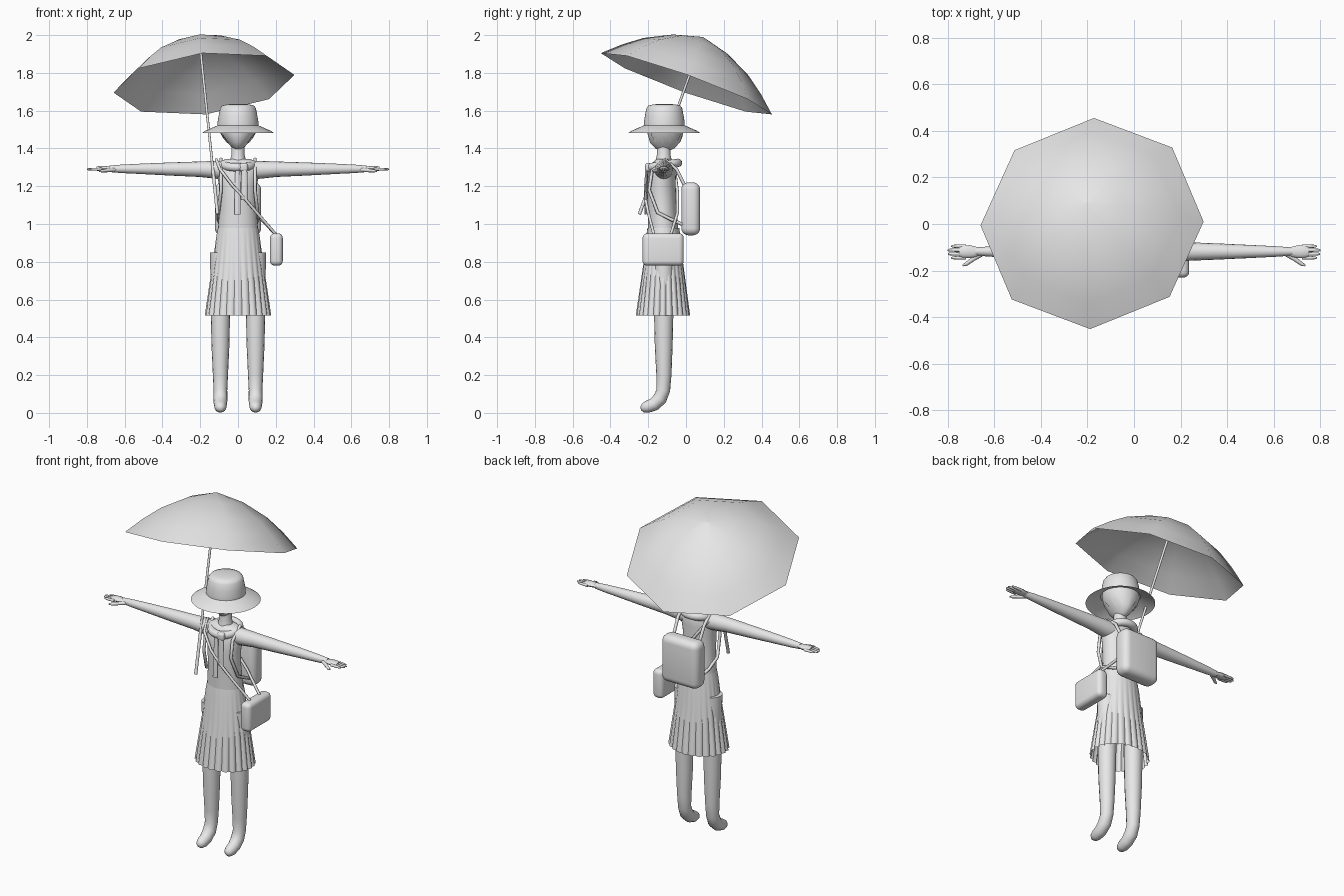
import bpy, bmesh, math
from mathutils import Vector

if "Cube" in bpy.data.objects:
    bpy.data.objects.remove(bpy.data.objects["Cube"])

grey = bpy.data.materials.new("plain_grey")
grey.diffuse_color = (0.8, 0.8, 0.8, 1)
grey.use_nodes = True
grey.node_tree.nodes["Principled BSDF"].inputs["Base Color"].default_value = grey.diffuse_color
CY = -0.118  # body centre line in y


def finish(bm, name, angle=40):
    bmesh.ops.recalc_face_normals(bm, faces=bm.faces)
    me = bpy.data.meshes.new(name)
    bm.to_mesh(me)
    bm.free()
    ob = bpy.data.objects.new(name, me)
    bpy.context.collection.objects.link(ob)
    me.materials.append(grey)
    bpy.ops.object.select_all(action='DESELECT')
    ob.select_set(True)
    bpy.context.view_layer.objects.active = ob
    bpy.ops.object.shade_smooth_by_angle(angle=math.radians(angle))
    return ob


def skin(name, rings, caps=(True, True), angle=40, closed=False):
    """Bridge a list of equal point rings into one surface."""
    bm = bmesh.new()
    vs = [[bm.verts.new(p) for p in r] for r in rings]
    n = len(vs[0])
    for a, b in zip(vs, vs[1:] + ([vs[0]] if closed else [])):
        for i in range(n):
            j = (i + 1) % n
            bm.faces.new((a[i], a[j], b[j], b[i]))
    if caps[0]:
        bm.faces.new(vs[0])
    if caps[1]:
        bm.faces.new(vs[-1])
    return finish(bm, name, angle)


def lathe(name, rings, n=32, caps=(True, True), angle=40, pleat=None):
    """Stacked ellipses: (z, rx, ry, cy)."""
    out = []
    for z, rx, ry, cy in rings:
        ring = []
        for i in range(n):
            t = 2 * math.pi * i / n
            k = 1 + (pleat(t, z) if pleat else 0)
            ring.append((rx * k * math.cos(t), cy + ry * k * math.sin(t), z))
        out.append(ring)
    return skin(name, out, caps, angle)


def tube(name, pts, radii, n=12, flat=1.0, up=(0, 0, 1), closed=False):
    """Sweep a circle, or a flattened one, along a path."""
    pts = [Vector(p) for p in pts]
    if not isinstance(radii, (list, tuple)):
        radii = [radii] * len(pts)
    m, rings = len(pts), []
    for i, p in enumerate(pts):
        a = pts[(i - 1) % m] if closed else pts[max(i - 1, 0)]
        b = pts[(i + 1) % m] if closed else pts[min(i + 1, m - 1)]
        d = (b - a).normalized()
        u = d.cross(Vector(up)).normalized()
        v = u.cross(d)
        rings.append([p + radii[i] * (math.cos(t) * u + flat * math.sin(t) * v)
                      for t in (2 * math.pi * k / n for k in range(n))])
    return skin(name, rings, (not closed, not closed), 50, closed)


def soft_box(name, centre, size, bevel):
    bm = bmesh.new()
    bmesh.ops.create_cube(bm, size=1)
    for v in bm.verts:
        v.co = Vector(centre) + Vector([c * s for c, s in zip(v.co, size)])
    bmesh.ops.bevel(bm, geom=bm.edges[:], offset=bevel, segments=5, profile=0.5, affect='EDGES')
    return finish(bm, name, 60)


# Head, with a narrow chin
HEAD = [(1.385, .012, .018), (1.40, .028, .05), (1.43, .055, .078), (1.47, .083, .09),
        (1.52, .098, .096), (1.57, .092, .09), (1.61, .05, .05)]
lathe("head", [(z, a, b, CY + .006) for z, a, b in HEAD])


# Hair: a shell round the back and sides with a zigzag edge
def head_size(z):
    for (z0, a0, b0), (z1, a1, b1) in zip(HEAD, HEAD[1:]):
        if z0 <= z <= z1:
            f = (z - z0) / (z1 - z0)
            return a0 + f * (a1 - a0) + .006, b0 + f * (b1 - b0) + .006


bm = bmesh.new()
cols, steps = [], 40
for i in range(steps + 1):
    t = math.radians(-50 + 280 * i / steps)
    low = (1.475, 1.455, 1.425, 1.455)[i % 4]
    col = []
    for k in range(5):
        z = 1.54 + (low - 1.54) * k / 4
        a, b = head_size(z)
        col.append(bm.verts.new((a * math.cos(t), CY + .006 + b * math.sin(t), z)))
    cols.append(col)
for a, b in zip(cols, cols[1:]):
    for k in range(4):
        bm.faces.new((a[k], b[k], b[k + 1], a[k + 1]))
finish(bm, "hair")

# Hat
lathe("hat", [(z, r, r, -.115) for r, z in
      [(.19, 1.482), (.172, 1.494), (.14, 1.508), (.108, 1.522), (.108, 1.54), (.102, 1.575),
       (.095, 1.612), (.085, 1.626), (.06, 1.633), (.02, 1.636)]], 40, (False, True), 45)

# Neck, torso and collar
lathe("neck", [(1.27, .065, .06, CY), (1.33, .045, .045, CY), (1.365, .035, .036, CY),
               (1.42, .034, .035, CY)], 20)
lathe("torso", [(.93, .108, .08, -.121), (1.0, .104, .079, -.122), (1.1, .097, .076, -.127),
                (1.2, .1, .075, -.13), (1.25, .108, .073, -.127), (1.30, .112, .066, -.122),
                (1.33, .10, .052, -.12), (1.345, .06, .035, -.118)])
tube("collar", [(.076 * math.cos(t), CY + .076 * math.sin(t), 1.312 + .012 * math.sin(t))
                for t in (2 * math.pi * k / 28 for k in range(28))], .022, closed=True)
soft_box("scarf_knot", (.03, -.2, 1.30), (.045, .035, .045), .014)
tube("scarf_tail", [(.033, -.208, 1.3), (.034, -.214, 1.2), (.034, -.212, 1.13)],
     [.015, .018, .018], 10, .45, up=(0, 1, 0))
tube("scarf_tail_short", [(-.002, -.203, 1.29), (-.002, -.212, 1.15), (-.002, -.214, 1.05)],
     [.012, .016, .016], 10, .4, up=(0, 1, 0))

# Pleated skirt, open at the hem
lathe("skirt", [(.98, .106, .084, -.12), (.94, .114, .09, -.12), (.8, .133, .104, -.12),
                (.65, .156, .125, -.121), (.515, .176, .144, -.122)], 144, (False, False), 35,
      lambda t, z: -.075 * (1 - abs(math.cos(12 * t))) * (.98 - z) / .465)

for s, side in ((-1, "right"), (1, "left")):
    # Legs ending in simple curved feet
    x = .093 * s
    tube(side + "_leg", [(x, -.118, .85), (x, -.118, .52), (x, -.118, .35), (x, -.117, .2),
         (x, -.12, .12), (x, -.138, .075), (x, -.17, .045), (x, -.205, .032), (x, -.228, .026),
         (x, -.24, .024)],
         [.055, .051, .047, .04, .036, .037, .035, .032, .024, .01], 16, up=(1, 0, 0))
    # Arms
    tube(side + "_arm", [(s * a, CY, z) for a, z in
         [(.05, 1.285), (.12, 1.287), (.2, 1.29), (.35, 1.291), (.5, 1.292), (.62, 1.292), (.68, 1.292)]],
         [.05, .047, .041, .035, .028, .022, .017], 16)
    # Hands
    tube(side + "_palm", [(s * a, -.119, 1.293) for a in (.65, .68, .705, .735, .75)],
         [.016, .022, .028, .027, .02], 12, .5)
    for k in range(4):
        y = -.145 + .0165 * k
        tip = (.785, .799, .8, .785)[k]
        tube(side + "_finger", [(s * a, y, 1.29) for a in (.72, .76, tip - .008, tip)],
             [.008, .0075, .006, .003], 8)
    tube(side + "_thumb", [(s * .65, -.125, 1.288), (s * .69, -.15, 1.284),
         (s * .72, -.172, 1.281), (s * .735, -.178, 1.28)], [.012, .01, .008, .004], 8)
    # Backpack straps
    tube(side + "_pack_strap", [(s * .085, .0, 1.19), (s * .088, -.05, 1.29), (s * .09, -.11, 1.343),
         (s * .09, -.18, 1.28), (s * .09, -.195, 1.18), (s * .104, -.15, 1.06),
         (s * .104, -.07, 1.02), (s * .09, .0, .99)], .009, 8, up=(1, 0, .01))

# Backpack
soft_box("backpack", (0, .025, 1.08), (.245, .1, .28), .038)

# Shoulder bag with its strap
soft_box("shoulder_bag", (.203, -.121, .865), (.068, .218, .172), .026)
tube("bag_strap", [(.2, -.17, .945), (.1, -.2, 1.06), (.04, -.214, 1.13), (-.03, -.215, 1.205),
     (-.095, -.185, 1.29), (-.115, -.125, 1.34), (-.09, -.06, 1.29), (0, -.045, 1.17),
     (.09, -.045, 1.06), (.2, -.08, .945)], .008, 8, up=(.7, 0, .72))

# Umbrella: tilted eight-sided canopy on a straight pole
normal = Vector((-.097, .337, .936)).normalized()
tilt = Vector((0, 0, 1)).rotation_difference(normal)
base = Vector((-.18, .002, 1.7425))
skin("umbrella_canopy", [[base + tilt @ Vector((r * math.cos(k * math.pi / 4),
     r * math.sin(k * math.pi / 4), h)) for k in range(8)]
     for r, h in [(.481, 0), (.39, .082), (.296, .152), (.154, .223), (.004, .263)]],
     (False, True), 60)
apex = base + normal * .262
tube("umbrella_pole", [apex, apex - normal * .75], .007, 10, up=(1, 0, 0))
tube("umbrella_handle", [apex - normal * .75, apex - normal * 1.0], .009, 10, up=(1, 0, 0))
